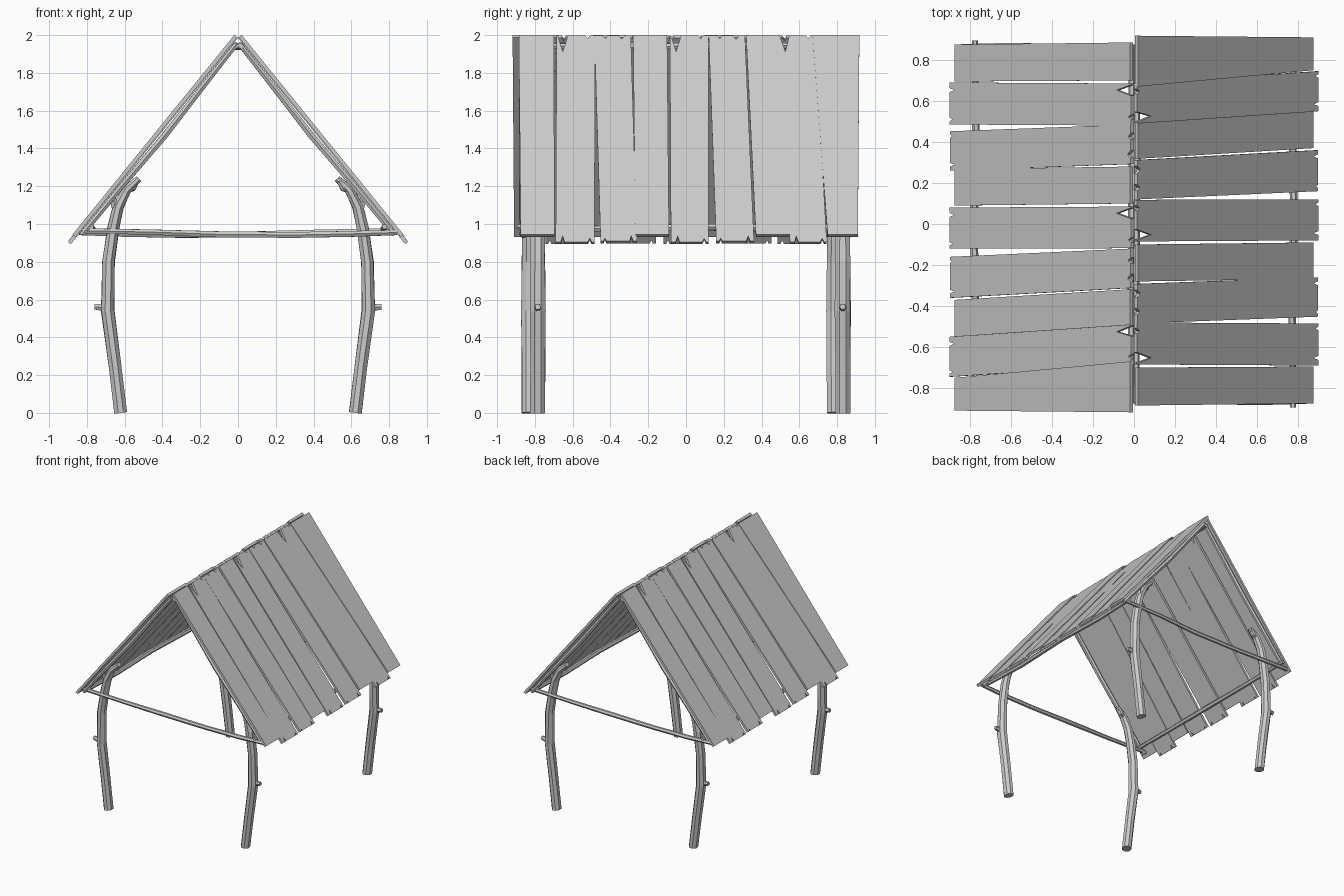
import bpy, bmesh, math, random
from mathutils import Vector

if "Cube" in bpy.data.objects:
    bpy.data.objects.remove(bpy.data.objects["Cube"])

random.seed(4)
U = Vector((0.63, 0, -0.777))    # down the right-hand slope
N = Vector((0.777, 0, 0.63))     # out of the right-hand slope
RIDGE = Vector((0, 0, 1.985))


def finish(bm, name):
    """Make the object and its twin turned half a circle about z."""
    bmesh.ops.recalc_face_normals(bm, faces=bm.faces)
    mesh = bpy.data.meshes.new(name)
    bm.to_mesh(mesh)
    bm.free()
    for suffix, turn in (("right", 0), ("left", math.pi)):
        ob = bpy.data.objects.new(f"{name}_{suffix}", mesh)
        ob.rotation_euler.z = turn
        bpy.context.collection.objects.link(ob)


def tube(bm, pts, radii, ref, sides=8, wide=1.0):
    """Faceted branch through pts; wide stretches it along ref."""
    pts, ref, rings = [Vector(p) for p in pts], Vector(ref), []
    for i, p in enumerate(pts):
        t = (pts[min(i + 1, len(pts) - 1)] - pts[max(i - 1, 0)]).normalized()
        a = ref.cross(t).normalized()
        b = t.cross(a)
        ring = []
        for k in range(sides):
            w = 2 * math.pi * (k + 0.5) / sides
            r = radii[i] * random.uniform(0.94, 1.06)
            ring.append(bm.verts.new(p + a * r * math.cos(w) + b * r * wide * math.sin(w)))
        rings.append(ring)
    for r0, r1 in zip(rings, rings[1:]):
        for k in range(sides):
            j = (k + 1) % sides
            bm.faces.new((r0[k], r0[j], r1[j], r1[k]))
    bm.faces.new(rings[0])
    bm.faces.new(rings[-1])


def board(name, ridge, eave, length, lift, notches_top=(), notches_low=(), thick=0.02):
    """Plank on the slope; notches are (position 0..1, half width, depth)."""
    def at(f, s):
        k = s / length
        lo = ridge[0] + (eave[0] - ridge[0]) * k
        hi = ridge[1] + (eave[1] - ridge[1]) * k
        return (lo + (hi - lo) * f, s)
    top, low = [at(0, 0)], [at(1, length)]
    for f, w, d in notches_top:
        top += [at(f - w, 0), at(f, d), at(f + w, 0)]
    for f, w, d in reversed(notches_low):
        low += [at(f + w, length), at(f, length - d), at(f - w, length)]
    outline = top + [at(1, 0)] + low + [at(0, length)]
    bm = bmesh.new()
    face = bm.faces.new([bm.verts.new(RIDGE + U * s + N * lift + Vector((0, y, 0)))
                         for y, s in outline])
    out = bmesh.ops.extrude_face_region(bm, geom=[face])
    bmesh.ops.translate(bm, vec=N * thick,
                        verts=[v for v in out["geom"] if isinstance(v, bmesh.types.BMVert)])
    finish(bm, name)


# Roof boards: ridge span, eave span, kind
# 0 = short plain, 1 = long with split ridge end, 2 = long chipped
boards = [
    ((-0.885, -0.70), (-0.875, -0.695), 0), ((-0.685, -0.48), (-0.69, -0.485), 1),
    ((-0.485, -0.292), (-0.452, -0.26), 2), ((-0.28, -0.10), (-0.268, -0.09), 0),
    ((-0.085, 0.118), (-0.08, 0.12), 1), ((0.12, 0.312), (0.16, 0.36), 2),
    ((0.318, 0.492), (0.37, 0.55), 0), ((0.49, 0.685), (0.55, 0.745), 1),
    ((0.67, 0.918), (0.75, 0.91), 0)]
for i, (r, e, kind) in enumerate(boards):
    name = f"roof_board_{i + 1}"
    if kind == 0:
        board(name, r, e, 1.36, 0.005)
    elif kind == 1:
        board(name, r, e, 1.405, 0.0, [(0.16, 0.13, 0.11), (0.8, 0.06, 0.02)],
              [(0.18, 0.05, 0.04), (0.88, 0.05, 0.025)])
    else:
        board(name, r, e, 1.40, 0.001, [(0.3, 0.08, 0.02), (0.75, 0.1, 0.025)],
              [(0.12, 0.04, 0.02), (0.85, 0.05, 0.035)])

# Crooked posts with a knot and a forked top
for label, y in (("front", -0.785), ("back", 0.83)):
    bm = bmesh.new()
    path = [(0.62, 0), (0.65, 0.25), (0.69, 0.54), (0.685, 0.80), (0.66, 0.98),
            (0.635, 1.09), (0.59, 1.18), (0.525, 1.24)]
    tube(bm, [(x, y, z) for x, z in path],
         [0.036, 0.036, 0.037, 0.035, 0.033, 0.031, 0.027, 0.018], (0, 1, 0), wide=1.2)
    tube(bm, [(0.69, y, 0.55), (0.735, y, 0.56), (0.76, y, 0.562)],
         [0.02, 0.019, 0.016], (0, 1, 0), 6)
    tube(bm, [(0.64, y, 1.06), (0.655, y + 0.01, 1.11), (0.66, y + 0.015, 1.14)],
         [0.025, 0.02, 0.014], (0, 1, 0), 6)
    tube(bm, [(0.59, y, 1.18), (0.555, y - 0.015, 1.19), (0.535, y - 0.02, 1.225)],
         [0.02, 0.018, 0.013], (0, 1, 0), 6)
    finish(bm, f"{label}_post")

# Tie branches across the gables
bm = bmesh.new()
tube(bm, [(-0.84, -0.86, 0.965), (-0.45, -0.865, 0.957), (-0.1, -0.855, 0.945),
          (0.3, -0.86, 0.942), (0.6, -0.865, 0.948), (0.84, -0.86, 0.955)],
     [0.015, 0.016, 0.018, 0.017, 0.018, 0.016], (0, 1, 0), 6)
finish(bm, "gable_tie")

# Rafter branches under the gable edges
for label, y in (("front", -0.855), ("back", 0.865)):
    bm = bmesh.new()
    pts = [RIDGE + U * s + N * d + Vector((0, y, 0))
           for s, d in ((0.03, -0.014), (0.35, -0.018), (0.65, -0.024), (1.0, -0.016), (1.33, -0.014))]
    tube(bm, pts, [0.014, 0.017, 0.019, 0.017, 0.014], (0, 1, 0), 6)
    finish(bm, f"{label}_rafter")

# Eave branches running along the low edges
bm = bmesh.new()
tube(bm, [(0.775, -0.895, 0.985), (0.77, -0.45, 0.975), (0.78, 0.05, 0.985),
          (0.772, 0.5, 0.978), (0.778, 0.87, 0.985)],
     [0.014, 0.018, 0.019, 0.018, 0.015], (1, 0, 0), 6)
finish(bm, "eave_branch")

# Ridge branches under the top edge, one per slope
bm = bmesh.new()
tube(bm, [(0.012, -0.87, 1.945), (0.008, -0.3, 1.938), (0.014, 0.3, 1.946), (0.01, 0.87, 1.942)],
     [0.015, 0.018, 0.018, 0.015], (1, 0, 0), 6)
finish(bm, "ridge_branch")
